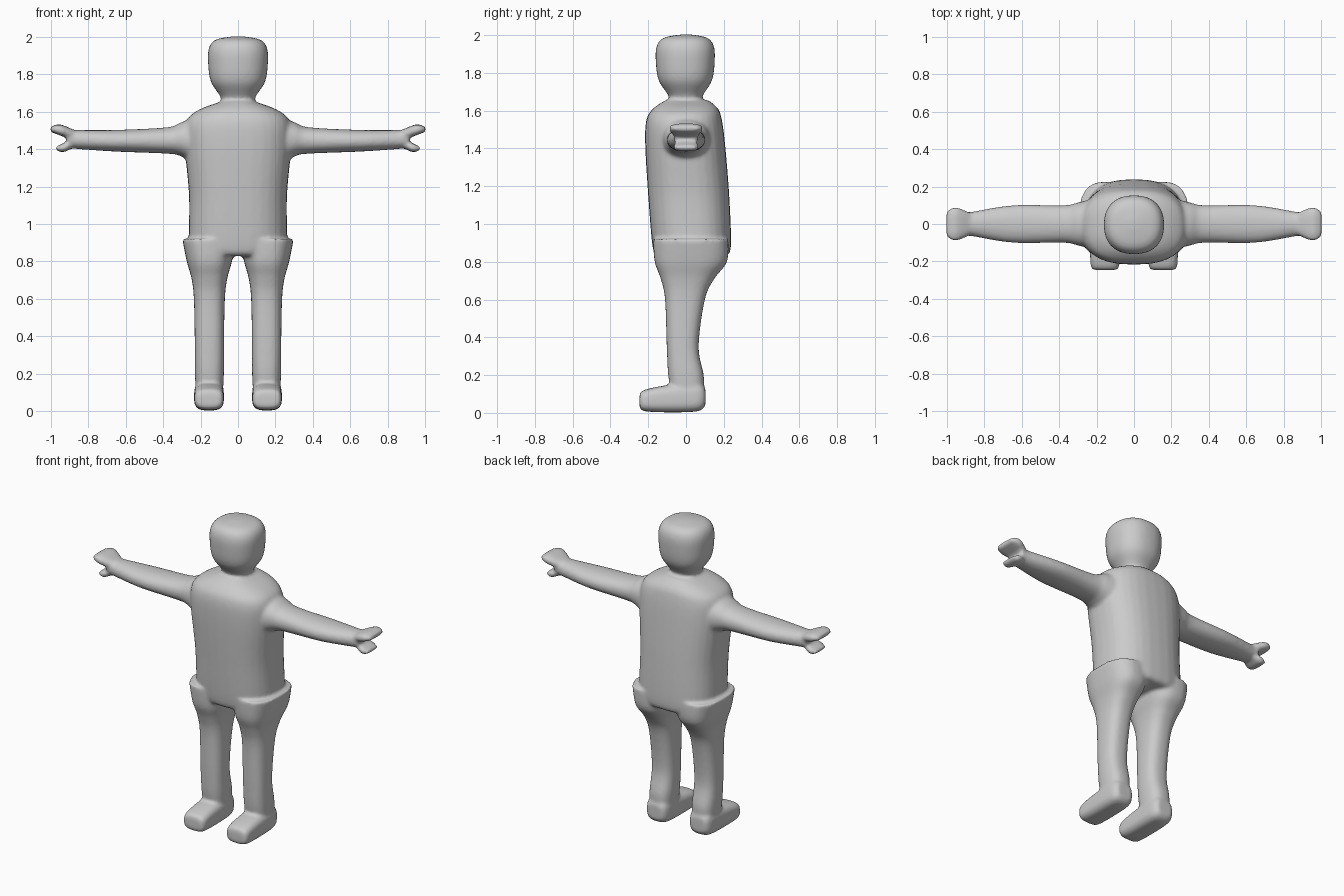
import bpy, bmesh, math

if "Cube" in bpy.data.objects:
    bpy.data.objects.remove(bpy.data.objects["Cube"])

grey = bpy.data.materials.new("plain grey")
grey.diffuse_color = (0.6, 0.6, 0.6, 1)
grey.use_nodes = True
grey.node_tree.nodes["Principled BSDF"].inputs["Base Color"].default_value = grey.diffuse_color
SIDES, STEPS = 32, 6
parts = []


def spline(a, b, c, d, t):
    return 0.5 * (2 * b + (c - a) * t + (2 * a - 5 * b + 4 * c - d) * t * t
                  + (3 * b - a - 3 * c + d) * t ** 3)


def loft(name, axis, rings, power=2.4, mirror=False, centre=0):
    """Skin rings (position, half width, low, high) along an axis."""
    r = [rings[0], *rings, rings[-1]]
    dense = [[spline(*p, s / STEPS) for p in zip(*r[i:i + 4])]
             for i in range(len(r) - 3) for s in range(STEPS)] + [rings[-1]]
    bm = bmesh.new()
    loops = []
    for pos, half, low, high in dense:
        loop = []
        for k in range(SIDES):
            a = 2 * math.pi * k / SIDES
            c, s = math.cos(a), math.sin(a)
            u = centre + half * math.copysign(abs(c) ** (2 / power), c)
            v = (low + high) / 2 + (high - low) / 2 * math.copysign(abs(s) ** (2 / power), s)
            co = {"x": (pos, u, v), "y": (u, pos, v), "z": (u, v, pos)}[axis]
            loop.append(bm.verts.new(co))
        loops.append(loop)
    for a, b in zip(loops, loops[1:]):
        for k in range(SIDES):
            n = (k + 1) % SIDES
            bm.faces.new((a[k], a[n], b[n], b[k]))
    bm.faces.new(loops[0])
    bm.faces.new(loops[-1])
    if mirror:
        copy = bmesh.ops.duplicate(bm, geom=bm.verts[:] + bm.edges[:] + bm.faces[:])
        for v in copy["geom"]:
            if isinstance(v, bmesh.types.BMVert):
                v.co.x *= -1
    bmesh.ops.recalc_face_normals(bm, faces=bm.faces[:])
    me = bpy.data.meshes.new(name)
    bm.to_mesh(me)
    bm.free()
    ob = bpy.data.objects.new(name, me)
    bpy.context.collection.objects.link(ob)
    parts.append(ob)


# torso with sloping shoulders
loft("torso", "z", [(0.83, 0.24, -0.15, 0.21), (0.88, 0.262, -0.177, 0.238),
                    (1.15, 0.262, -0.2, 0.229), (1.42, 0.285, -0.216, 0.207),
                    (1.55, 0.275, -0.21, 0.19), (1.61, 0.21, -0.175, 0.17),
                    (1.655, 0.09, -0.11, 0.12)], 2.5)

# neck and head, round in plan
head = [(1.6, 0.1), (1.67, 0.09), (1.76, 0.145), (1.86, 0.16),
        (1.94, 0.156), (1.985, 0.12), (2.003, 0.03)]
loft("head", "z", [(z, r, -r, 0.95 * r) for z, r in head], 2.3)

# arms, flaring into the shoulders
loft("arms", "x", [(0.16, 0.15, 1.28, 1.6), (0.3, 0.115, 1.36, 1.545),
                   (0.38, 0.1, 1.376, 1.517), (0.65, 0.1, 1.387, 1.503),
                   (0.87, 0.065, 1.402, 1.502), (0.915, 0.064, 1.41, 1.5)], 2.2, True)

# forked hands: the lower prong is a shorter, flipped copy of the upper one
prong = [(0.86, 0.05, 1.44, 1.495), (0.95, 0.09, 1.473, 1.532), (1.003, 0.068, 1.493, 1.519)]
loft("upper_fingers", "x", prong, 3, True)
loft("lower_fingers", "x", [(0.86 + (x - 0.86) * 0.8, 0.75 * w, 2.916 - hi, 2.906 - lo)
                            for x, w, lo, hi in prong], 3, True)

# legs, widening into the hips
leg = [(0.03, 0.065, -0.06, 0.08), (0.18, 0.077, -0.092, 0.096),
       (0.35, 0.078, -0.102, 0.067), (0.6, 0.083, -0.111, 0.1),
       (0.71, 0.096, -0.134, 0.15), (0.8, 0.121, -0.166, 0.217),
       (0.92, 0.145, -0.175, 0.225)]
loft("legs", "z", leg, 2.6, True, 0.153)

# feet pointing forward
loft("feet", "y", [(-0.246, 0.055, 0.03, 0.095), (-0.225, 0.076, 0.01, 0.12),
                   (-0.11, 0.08, 0.003, 0.145), (0.06, 0.076, 0.008, 0.16),
                   (0.103, 0.05, 0.04, 0.13)], 3.2, True, 0.155)

# fuse everything into one soft skin
bpy.ops.object.select_all(action="DESELECT")
for ob in parts:
    ob.select_set(True)
bpy.context.view_layer.objects.active = parts[0]
bpy.ops.object.join()
body = bpy.context.object
body.name = "body"
remesh = body.modifiers.new("fuse", "REMESH")
remesh.mode = "VOXEL"
remesh.voxel_size = 0.01
soften = body.modifiers.new("soften", "SMOOTH")
soften.factor = 0.5
soften.iterations = 8
for m in ("fuse", "soften"):
    bpy.ops.object.modifier_apply(modifier=m)
body.data.materials.clear()
body.data.materials.append(grey)
bpy.ops.object.shade_smooth()
